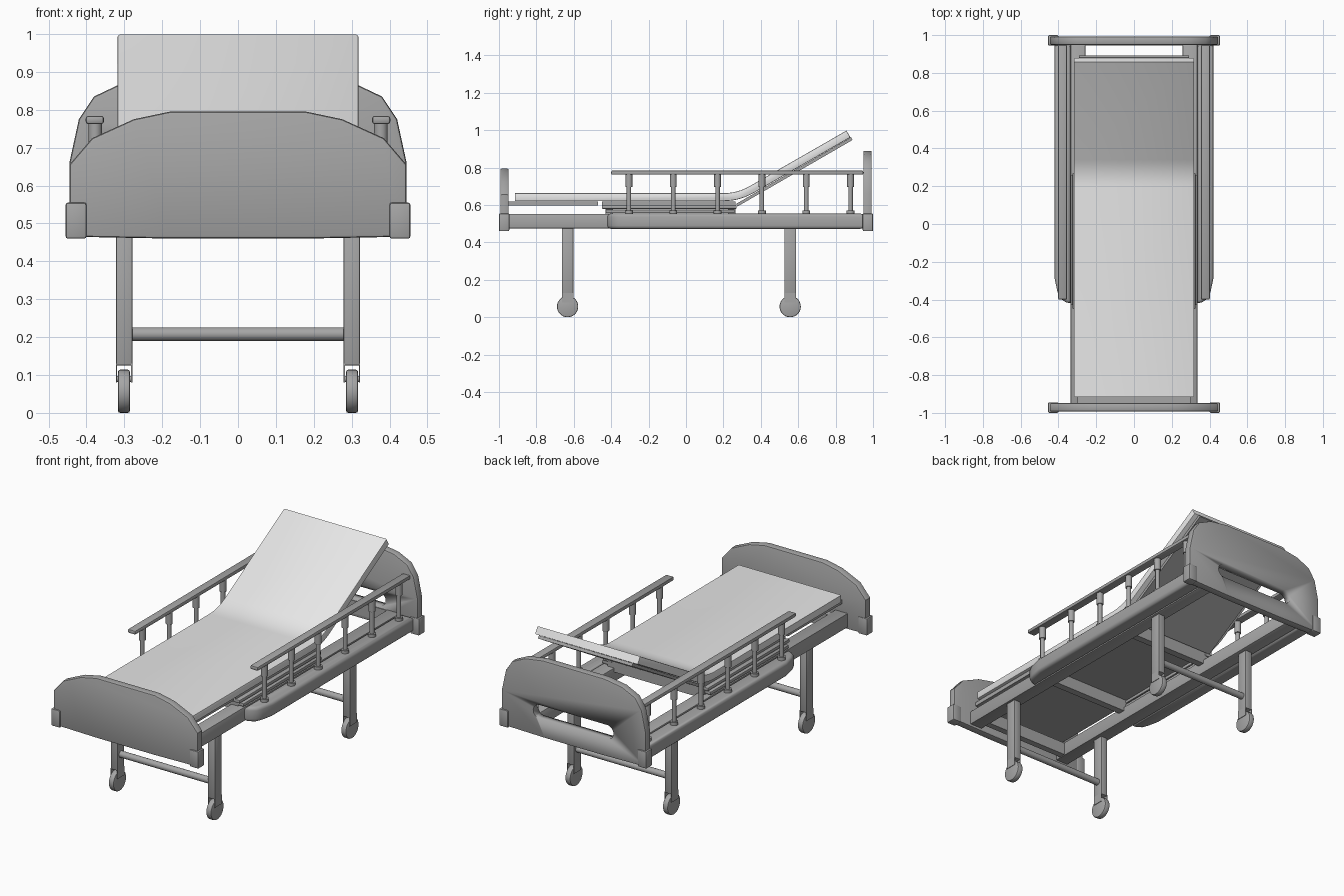
import bpy, bmesh, math
from mathutils import Vector, Matrix

if "Cube" in bpy.data.objects:
    bpy.data.objects.remove(bpy.data.objects["Cube"])


def material(name, v):
    m = bpy.data.materials.new(name)
    m.diffuse_color = (v, v, v, 1)
    m.use_nodes = True
    m.node_tree.nodes["Principled BSDF"].inputs["Base Color"].default_value = m.diffuse_color
    return m


FRAME = material("frame grey", 0.38)
CLOTH = material("mattress light grey", 0.8)


def finish(name, bm, mat, bevel=0.0, segments=2, edges=None):
    """Round the edges, shade and link one part."""
    bmesh.ops.recalc_face_normals(bm, faces=bm.faces)
    if bevel:
        if edges is None:
            edges = [e for e in bm.edges if e.calc_face_angle(0) > 0.6]
        bmesh.ops.bevel(bm, geom=edges, offset=bevel, segments=segments,
                        profile=0.5, affect='EDGES', clamp_overlap=True)
    me = bpy.data.meshes.new(name)
    bm.to_mesh(me)
    bm.free()
    ob = bpy.data.objects.new(name, me)
    bpy.context.collection.objects.link(ob)
    me.materials.append(mat)
    bpy.ops.object.select_all(action='DESELECT')
    ob.select_set(True)
    bpy.context.view_layer.objects.active = ob
    bpy.ops.object.shade_smooth_by_angle(angle=math.radians(35))
    return ob


def box(name, x, y, z, mat=FRAME, bevel=0.0, segments=2):
    bm = bmesh.new()
    bmesh.ops.create_cube(bm, size=1)
    for v in bm.verts:
        v.co = Vector([(r[0] + r[1]) / 2 + c * (r[1] - r[0])
                       for c, r in zip(v.co, (x, y, z))])
    return finish(name, bm, mat, bevel, segments)


def prism(name, pts, axis, lo, hi, mat=FRAME, bevel=0.0, segments=2):
    """Extrude a 2D outline along one axis."""
    def place(p, d):
        c = list(p)
        c.insert(axis, d)
        return c
    bm = bmesh.new()
    a = [bm.verts.new(place(p, lo)) for p in pts]
    b = [bm.verts.new(place(p, hi)) for p in pts]
    caps = [bm.faces.new(a), bm.faces.new(b)]
    n = len(pts)
    for i in range(n):
        bm.faces.new((a[i], a[(i + 1) % n], b[(i + 1) % n], b[i]))
    edges = list({e for f in caps for e in f.edges})
    return finish(name, bm, mat, bevel, segments, edges)


def cylinder(bm, r, start, end, sides=16):
    d = Vector(end) - Vector(start)
    rot = Vector((0, 0, 1)).rotation_difference(d).to_matrix().to_4x4()
    mid = Matrix.Translation((Vector(start) + Vector(end)) / 2)
    bmesh.ops.create_cone(bm, cap_ends=True, segments=sides, radius1=r,
                          radius2=r, depth=d.length, matrix=mid @ rot)


def board(name, half, y0, y1):
    pts = [(x, z) for x, z in half] + [(-x, z) for x, z in reversed(half)]
    return prism(name, pts, 1, y0, y1, bevel=0.008)


# End boards
board("footboard", [(0.18, 0.46), (0.445, 0.465), (0.445, 0.655), (0.385, 0.725),
                    (0.275, 0.775), (0.18, 0.795)], -0.993, -0.948)
headboard = board("headboard", [(0.18, 0.46), (0.445, 0.465), (0.445, 0.66),
                                (0.42, 0.775), (0.38, 0.835), (0.30, 0.873),
                                (0.19, 0.89)], 0.948, 0.993)

# Grip slot through the headboard
slot = []
for cx, a0 in ((0.21, -90), (-0.21, 90)):
    for i in range(9):
        a = math.radians(a0 + i * 22.5)
        slot.append((cx + 0.038 * math.cos(a), 0.60 + 0.038 * math.sin(a)))
cutter = prism("slot_cutter", slot, 1, 0.9, 1.05)
cutter.hide_render = True
cutter.hide_viewport = True
cut = headboard.modifiers.new("slot", 'BOOLEAN')
cut.operation = 'DIFFERENCE'
cut.object = cutter
cut.solver = 'EXACT'

# Mattress with the raised back section
t = 0.042
top = [(-0.915, 0.663), (0.20, 0.663)]
R = 0.28
for i in range(1, 7):
    a = math.radians(5 * i)
    top.append((0.20 + R * math.sin(a), 0.663 + R * (1 - math.cos(a))))
top.append((0.858, 0.998))
bottom = [(-0.915, 0.663 - t), (0.20, 0.663 - t)]
for i in range(1, 7):
    a = math.radians(5 * i)
    bottom.append((0.20 + (R + t) * math.sin(a), 0.663 - t + (R + t) * (1 - math.cos(a))))
bottom.append((0.858 + t * 0.5, 0.998 - t * 0.866))
prism("mattress", top + bottom[::-1], 0, -0.318, 0.318, CLOTH, 0.005)

# Support plates under the mattress
box("foot_plate", (-0.30, 0.30), (-0.948, -0.47), (0.598, 0.62))
box("seat_plate", (-0.30, 0.30), (-0.45, 0.265), (0.598, 0.62))
prism("back_plate", [(0.275, 0.592), (0.268, 0.606), (0.882, 0.962), (0.891, 0.948)],
      0, -0.29, 0.29)

# Subframe below the seat plate
for y in (-0.41, 0.245):
    box("seat_crossbar", (-0.30, 0.30), (y - 0.02, y + 0.02), (0.53, 0.598))
for y in (-0.90, 0.93):
    box("end_crossbar", (-0.30, 0.30), (y - 0.018, y + 0.018) if y < 0 else (0.944, 0.952),
        (0.48, 0.55))

for s in (-1, 1):
    def mx(a, b):
        return tuple(sorted((s * a, s * b)))

    # Main side beam and stacked slide strips
    box("side_beam", mx(0.258, 0.335), (-0.95, 0.95), (0.475, 0.553), bevel=0.004)
    box("lower_slide", mx(0.27, 0.335), (-0.43, 0.26), (0.557, 0.575), bevel=0.004)
    box("upper_slide", mx(0.27, 0.325), (-0.45, 0.27), (0.58, 0.598), bevel=0.004)

    # Guard rail: lower bar, handrail and posts
    outline = [(0.335, -0.42), (0.36, -0.415), (0.39, -0.395), (0.405, -0.36),
               (0.42, -0.29), (0.42, 0.947), (0.335, 0.947)]
    prism("guard_bar", [(s * x, y) for x, y in outline], 2, 0.472, 0.555,
          bevel=0.018, segments=3)
    box("handrail", mx(0.354, 0.402), (-0.40, 0.948), (0.762, 0.784), bevel=0.007)
    bm = bmesh.new()
    for i in range(6):
        y = -0.305 + i * 0.237
        for r, z0, z1 in ((0.021, 0.55, 0.572), (0.012, 0.57, 0.70), (0.018, 0.695, 0.765)):
            cylinder(bm, r, (s * 0.377, y, z0), (s * 0.377, y, z1))
    finish("guard_posts", bm, FRAME)

    # Corner bumpers
    for y in (-1, 1):
        box("corner_bumper", mx(0.40, 0.455), tuple(sorted((y * 0.945, y))),
            (0.46, 0.555), bevel=0.006)

    # Legs with wheel forks and castors
    for y in (-0.633, 0.557):
        box("leg", mx(0.279, 0.322), (y - 0.031, y + 0.031), (0.125, 0.48), bevel=0.004)
        for x in (0.279, 0.319):
            box("wheel_fork", mx(x, x + 0.003), (y - 0.031, y + 0.031), (0.08, 0.13))
        bm = bmesh.new()
        cylinder(bm, 0.057, (s * 0.285, y, 0.057), (s * 0.317, y, 0.057), 28)
        finish("castor_wheel", bm, FRAME, 0.006)
        bm = bmesh.new()
        cylinder(bm, 0.008, (s * 0.279, y, 0.09), (s * 0.322, y, 0.09))
        finish("wheel_axle", bm, FRAME)

# Round braces between the legs
for y in (-0.633, 0.557):
    bm = bmesh.new()
    cylinder(bm, 0.018, (-0.285, y, 0.208), (0.285, y, 0.208), 20)
    finish("leg_brace", bm, FRAME)
